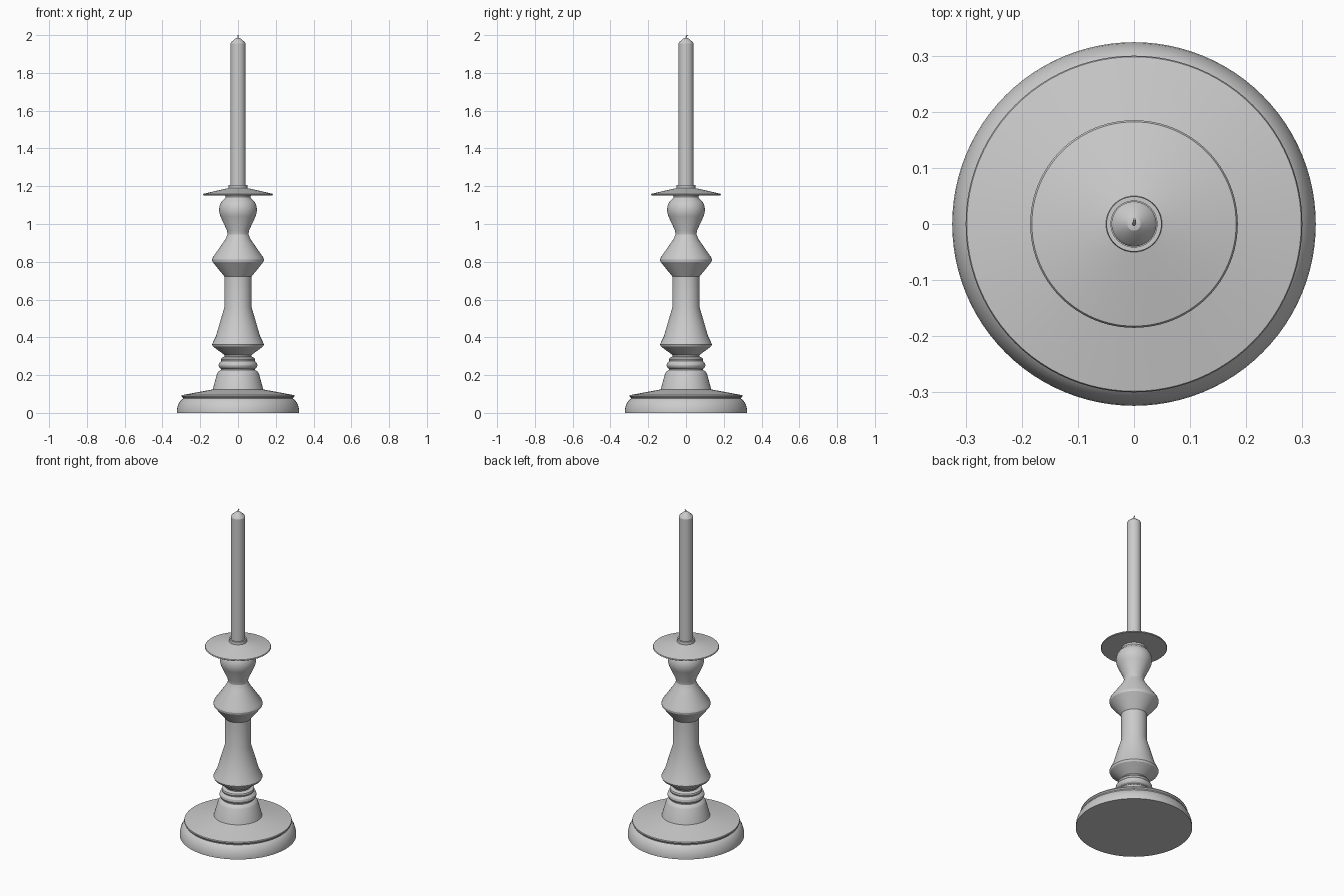
import bpy, bmesh, math


def lathe(name, profile, segments=96):
    """Spin a (radius, height) profile about the z axis; r = 0 closes the ends."""
    bm = bmesh.new()
    verts = [bm.verts.new((r, 0, z)) for r, z in profile]
    edges = [bm.edges.new(pair) for pair in zip(verts, verts[1:])]
    bmesh.ops.spin(bm, geom=verts + edges, cent=(0, 0, 0), axis=(0, 0, 1),
                   angle=math.tau, steps=segments)
    bmesh.ops.remove_doubles(bm, verts=bm.verts, dist=1e-5)
    bmesh.ops.recalc_face_normals(bm, faces=bm.faces)
    mesh = bpy.data.meshes.new(name)
    bm.to_mesh(mesh)
    bm.free()
    obj = bpy.data.objects.new(name, mesh)
    bpy.context.collection.objects.link(obj)
    bpy.ops.object.select_all(action='DESELECT')
    obj.select_set(True)
    bpy.context.view_layer.objects.active = obj
    bpy.ops.object.shade_smooth_by_angle(angle=math.radians(25))
    return obj


# Stepped base, sloping plate and turned stem
lathe("candlestick_body", [
    (0, 0), (0.324, 0), (0.324, 0.01), (0.322, 0.025), (0.317, 0.042),
    (0.309, 0.058), (0.298, 0.071), (0.292, 0.075), (0.293, 0.081),
    (0.300, 0.088), (0.298, 0.094), (0.134, 0.124),
    (0.111, 0.208), (0.104, 0.219), (0.090, 0.228),
    (0.089, 0.233), (0.098, 0.239), (0.103, 0.250), (0.101, 0.261),
    (0.093, 0.270), (0.088, 0.274), (0.091, 0.283), (0.088, 0.291),
    (0.070, 0.299), (0.072, 0.307),
    (0.132, 0.351), (0.137, 0.362), (0.132, 0.375), (0.117, 0.405),
    (0.072, 0.560), (0.072, 0.722),
    (0.135, 0.800), (0.137, 0.812), (0.133, 0.824), (0.066, 0.920),
    (0.056, 0.945), (0.058, 0.965), (0.093, 1.040), (0.099, 1.060),
    (0.100, 1.080), (0.096, 1.102), (0.086, 1.120), (0.072, 1.132),
    (0.066, 1.142), (0.070, 1.156), (0, 1.156)])

# Drip pan with a small candle cup
lathe("drip_pan", [
    (0, 1.152), (0.182, 1.152), (0.185, 1.155), (0.182, 1.160),
    (0.100, 1.179), (0.050, 1.190), (0.049, 1.206), (0.041, 1.206),
    (0.041, 1.190), (0, 1.190)])

# Candle with a conical tip
lathe("candle", [
    (0, 1.185), (0.040, 1.185), (0.040, 1.955), (0.036, 1.963),
    (0.012, 1.983), (0, 1.986)], 64)

# Slightly bent wick
curve = bpy.data.curves.new("wick", 'CURVE')
curve.dimensions = '3D'
curve.bevel_depth = 0.003
curve.use_fill_caps = True
points = [(0, 0, 1.98), (0, 0, 1.99), (0.001, 0.004, 1.996), (0.001, 0.008, 1.999)]
spline = curve.splines.new('POLY')
spline.points.add(len(points) - 1)
for p, co in zip(spline.points, points):
    p.co = (*co, 1)
bpy.context.collection.objects.link(bpy.data.objects.new("wick", curve))
